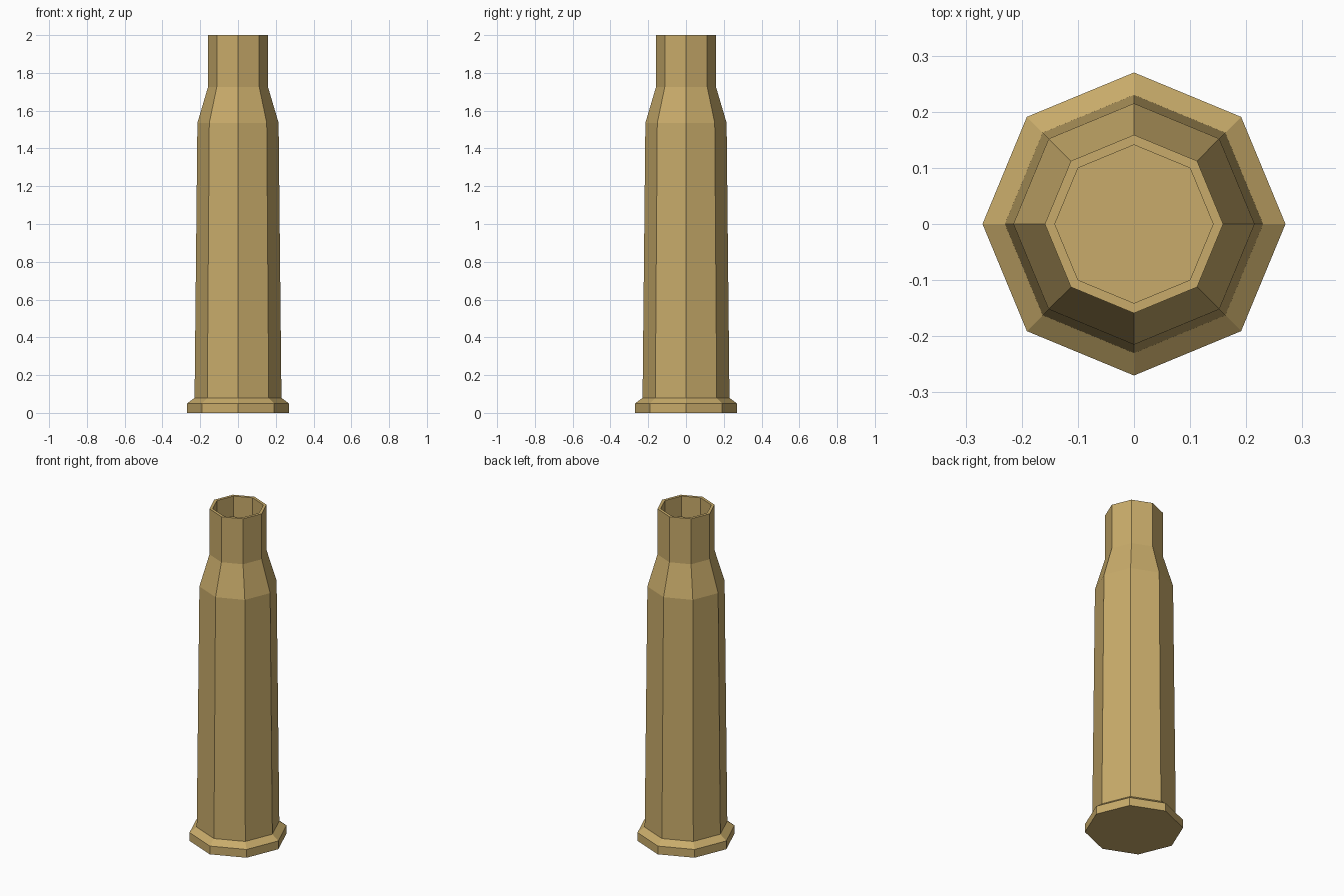
import bpy, bmesh
from math import cos, sin, pi

if "Cube" in bpy.data.objects:
    bpy.data.objects.remove(bpy.data.objects["Cube"])

SIDES = 8

# Brass material
brass = bpy.data.materials.new("brass")
brass.diffuse_color = (0.58, 0.41, 0.145, 1)
brass.use_nodes = True
brass.node_tree.nodes["Principled BSDF"].inputs["Base Color"].default_value = brass.diffuse_color


def lathe(name, profile, mat):
    """Turn (radius, z) points into a closed faceted solid, capped at both ends."""
    bm = bmesh.new()
    rings = [[bm.verts.new((r * cos(2 * pi * i / SIDES), r * sin(2 * pi * i / SIDES), z))
              for i in range(SIDES)] for r, z in profile]
    for a, b in zip(rings, rings[1:]):
        for i in range(SIDES):
            j = (i + 1) % SIDES
            bm.faces.new((a[i], a[j], b[j], b[i]))
    bm.faces.new(rings[0][::-1])
    bm.faces.new(rings[-1])
    bmesh.ops.recalc_face_normals(bm, faces=bm.faces)
    mesh = bpy.data.meshes.new(name)
    bm.to_mesh(mesh)
    bm.free()
    mesh.materials.append(mat)
    obj = bpy.data.objects.new(name, mesh)
    bpy.context.collection.objects.link(obj)
    return obj


# Casing: rim, tapered body, shoulder, neck, then the hollow mouth
lathe("casing", [
    (0.27, 0.0), (0.27, 0.05), (0.23, 0.08),
    (0.215, 1.535), (0.159, 1.725), (0.159, 2.0),
    (0.141, 2.0), (0.141, 1.6),
], brass)
